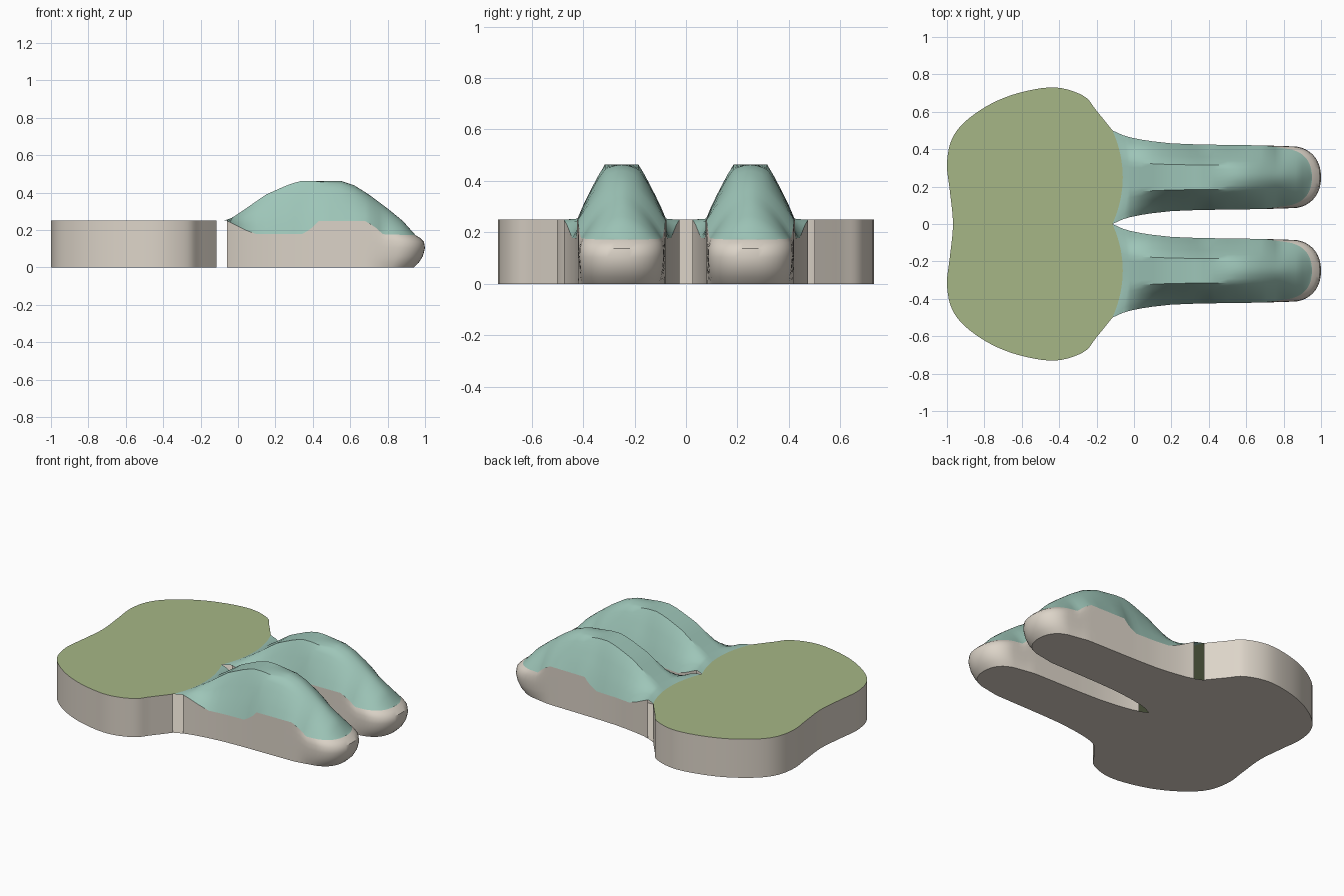
import bpy, math
from mathutils import Vector

if "Cube" in bpy.data.objects:
    bpy.data.objects.remove(bpy.data.objects["Cube"])


def material(name, rgb):
    m = bpy.data.materials.new(name)
    m.diffuse_color = (*rgb, 1)
    m.use_nodes = True
    m.node_tree.nodes["Principled BSDF"].inputs["Base Color"].default_value = m.diffuse_color
    return m


TAN = material("tan", (0.72, 0.66, 0.58))
TEAL = material("teal", (0.34, 0.56, 0.48))
GREEN = material("green", (0.38, 0.47, 0.24))


def make(name, verts, faces, mat, angle=35):
    me = bpy.data.meshes.new(name)
    me.from_pydata(verts, [], faces)
    ob = bpy.data.objects.new(name, me)
    bpy.context.collection.objects.link(ob)
    me.materials.append(mat)
    bpy.ops.object.select_all(action='DESELECT')
    ob.select_set(True)
    bpy.context.view_layer.objects.active = ob
    bpy.ops.object.shade_smooth_by_angle(angle=math.radians(angle))
    return ob


def sheet(name, rows, mat, flip=False):
    """Quad sheet through equal-length rows of points."""
    n = len(rows[0])
    faces = []
    for i in range(len(rows) - 1):
        for j in range(n - 1):
            q = (i * n + j, (i + 1) * n + j, (i + 1) * n + j + 1, i * n + j + 1)
            faces.append(q[::-1] if flip else q)
    return make(name, [p for r in rows for p in r], faces, mat)


def lerp(keys, x):
    if x <= keys[0][0]:
        return keys[0][1]
    for (a, u), (b, v) in zip(keys, keys[1:]):
        if x <= b:
            return u + (v - u) * (x - a) / (b - a)
    return keys[-1][1]


def spline(pts, steps=5):
    """Open Catmull-Rom curve through 2D points."""
    p = [Vector(q) for q in [pts[0]] + pts + [pts[-1]]]
    out = []
    for a, b, c, d in zip(p, p[1:], p[2:], p[3:]):
        for k in range(steps):
            t = k / steps
            out.append(0.5 * (2 * b + (c - a) * t + (2 * a - 5 * b + 4 * c - d) * t * t
                              + (3 * b - a - 3 * c + d) * t ** 3))
    return out + [p[-1]]


# Pad: rounded outline with scalloped front where the two legs begin
H = 0.25
half = [(-0.115, 0.5), (-0.2, 0.605), (-0.27, 0.685), (-0.42, 0.73), (-0.6, 0.705),
        (-0.76, 0.645), (-0.9, 0.55), (-0.975, 0.45), (-1.0, 0.32), (-0.985, 0.18)]
outer = spline(half + [(-0.968, 0)] + [(x, -y) for x, y in half[::-1]])
S = [k / 8 - 1 for k in range(17)]


def arc(s):
    return -0.06 - 0.055 * s * s


front = [(arc(s), c + 0.25 * s) for c in (-0.25, 0.25) for s in S]
loop = [tuple(p) for p in outer] + front[1:16] + [front[16]] + front[18:33]
n = len(loop)
make("pad_top", [(x, y, H) for x, y in loop], [tuple(range(n))], GREEN)
make("pad_bottom", [(x, y, 0) for x, y in loop], [tuple(range(n))[::-1]], TAN)
sheet("pad_wall", [[(p.x, p.y, z) for p in outer] for z in (H, 0)], TAN, True)

# Leg profiles along x: half width, wall height, crest height
WIDTH = [(-0.115, 0.25), (-0.06, 0.225), (0, 0.207), (0.1, 0.192), (0.2, 0.181),
         (0.35, 0.175), (0.7, 0.17), (0.85, 0.165)]
EDGE = [(-0.06, 0.25), (-0.02, 0.23), (0.04, 0.20), (0.1, 0.178), (0.34, 0.178),
        (0.39, 0.205), (0.43, 0.248), (0.68, 0.248), (0.74, 0.215), (0.79, 0.178), (1, 0.172)]
CREST = [(-0.06, 0.25), (0, 0.285), (0.07, 0.335), (0.15, 0.39), (0.25, 0.435), (0.33, 0.463),
         (0.55, 0.463), (0.62, 0.44), (0.7, 0.39), (0.8, 0.315), (0.88, 0.25), (0.95, 0.172)]
BULGE = [(0, 0.8), (0.15, 0.89), (0.35, 0.96), (0.6, 1.0), (0.8, 0.98), (0.92, 0.91), (1, 0.84)]
plan = [(x, lerp(WIDTH, x)) for x in
        (-0.115, -0.06, -0.02, 0.04, 0.1, 0.15, 0.2, 0.26, 0.3, 0.34, 0.37, 0.4, 0.43, 0.5,
         0.55, 0.62, 0.68, 0.71, 0.74, 0.765, 0.79, 0.82)]
for k in range(11):
    a = math.pi / 2 * k / 10
    plan.append((0.85 + 0.15 * math.sin(a), 0.165 * max(0, math.cos(a)) ** 0.9))


def ring_point(x, w, t):
    """Wall point at height fraction t; the toe rolls inward at top and bottom."""
    f, z = lerp(BULGE, t), t * lerp(EDGE, x)
    if x > 0.7:
        w *= 1 - (1 - f) * 0.7 * min(1, (x - 0.7) / 0.2)
        x = 0.7 + (x - 0.7) * f
    return x, w, z


def section(s, x):
    """Cross-section height: flat-topped at the back, domed toward the toe."""
    s = abs(s)
    flat = min(1, (1 - s) / 0.6) ** 0.9
    dome = 1 - s ** 1.8
    b = min(1, max(0, (x - 0.4) / 0.3))
    return flat * (1 - b) + dome * b


for side, c in (("left", -0.25), ("right", 0.25)):
    # Side wall wrapping round the toe, open where it meets the pad
    walk = [(x, w, 1) for x, w in plan[1:]] + [(x, w, -1) for x, w in plan[1:-1][::-1]]
    rows = []
    for t, _ in BULGE:
        row = []
        for x, w, sg in walk:
            px, pw, pz = ring_point(x, w, t)
            row.append((px, c + sg * pw, pz))
        rows.append(row)
    sheet(side + "_leg_wall", rows, TAN, True)

    # Domed upper and flat underside
    top, bottom = [], []
    for i, (x, w) in enumerate(plan):
        tx, tw, tz = ring_point(x, w, 1)
        bx, bw, _ = ring_point(x, w, 0)
        rt, rb = [], []
        for s in S:
            shift = (0.055, 0.03)[i] * (1 - s * s) if i < 2 else 0
            cx = tx + shift
            rise = max(0, lerp(CREST, cx) - tz) if i else 0
            rt.append((cx, c + s * tw, tz + rise * section(s, cx)))
            rb.append((bx + shift, c + s * bw, 0))
        top.append(rt)
        bottom.append(rb)
    sheet(side + "_leg_upper", top, TEAL)
    sheet(side + "_leg_bottom", bottom, TAN, True)
